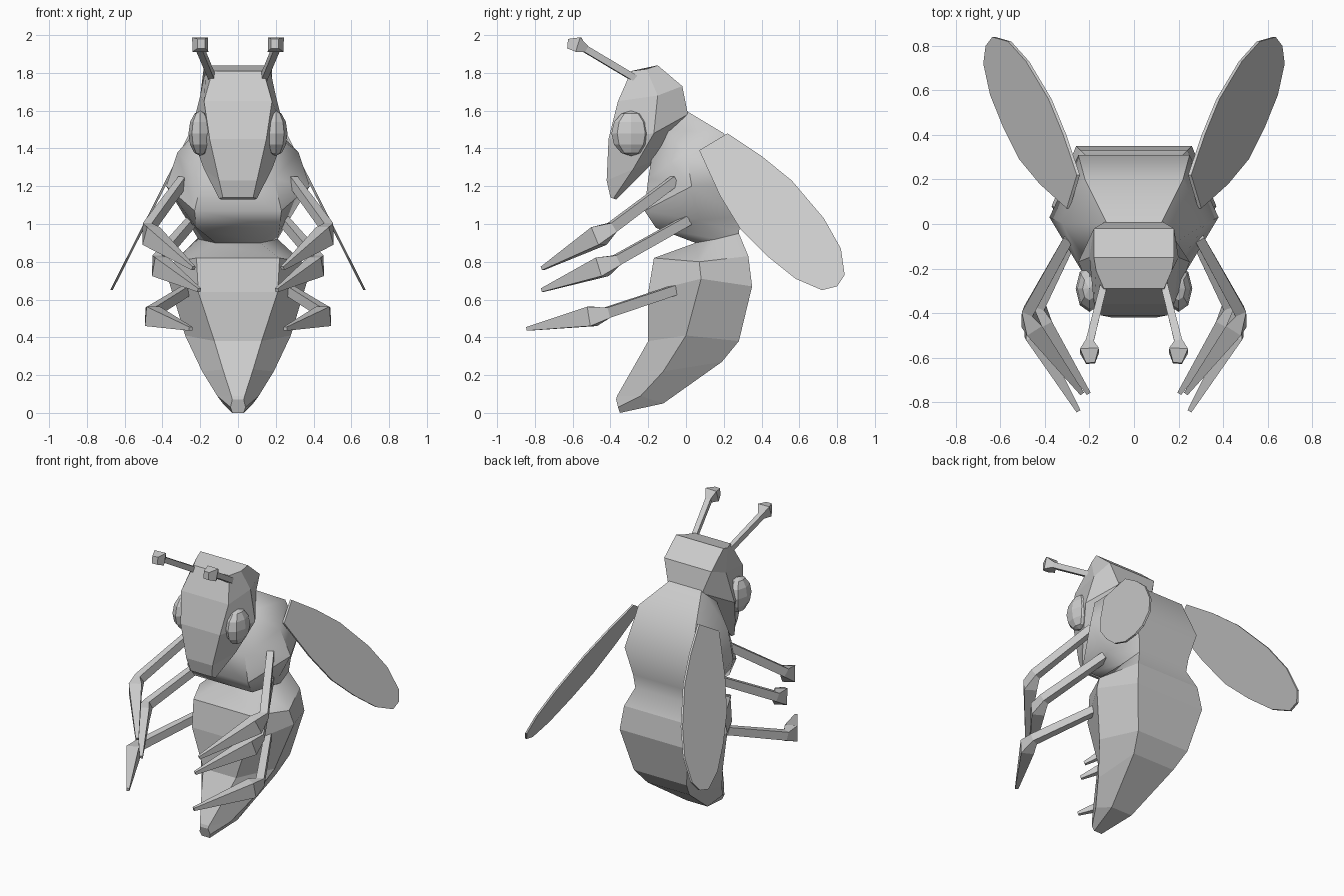
import bpy, bmesh
from mathutils import Vector

if "Cube" in bpy.data.objects:
    bpy.data.objects.remove(bpy.data.objects["Cube"])


def finish(name, bm, mirror=False):
    bmesh.ops.recalc_face_normals(bm, faces=bm.faces)
    me = bpy.data.meshes.new(name)
    bm.to_mesh(me)
    bm.free()
    ob = bpy.data.objects.new(name, me)
    bpy.context.collection.objects.link(ob)
    if mirror:
        m = ob.modifiers.new("Mirror", 'MIRROR')
        m.use_mirror_merge = False
    return ob


def loft(name, loops, mirror=False):
    bm = bmesh.new()
    rings = [[bm.verts.new(p) for p in loop] for loop in loops]
    n = len(rings[0])
    for a, b in zip(rings, rings[1:]):
        for i in range(n):
            bm.faces.new((a[i], a[(i + 1) % n], b[(i + 1) % n], b[i]))
    bm.faces.new(rings[0])
    bm.faces.new(rings[-1])
    return finish(name, bm, mirror)


def hexagon(ring):
    # six-sided section: front pair, side points, back pair as (half width, y, z)
    f, s, b = ring
    right = [Vector(p) for p in (f, s, b)]
    left = [Vector((-p[0], p[1], p[2])) for p in (b, s, f)]
    return right + left


def limb(name, path):
    # square tube: (point, half width, half height)
    pts = [Vector(p[0]) for p in path]
    loops = []
    for i, (_, w, h) in enumerate(path):
        d = (pts[min(i + 1, len(pts) - 1)] - pts[max(i - 1, 0)]).normalized()
        side = d.cross(Vector((0, 0, 1))).normalized()
        up = side.cross(d)
        loops.append([pts[i] + side * a * w + up * b * h
                      for a, b in ((1, 1), (-1, 1), (-1, -1), (1, -1))])
    return loft(name, loops, True)


# Head
head = [
    ((.135, -.29, 1.81), (.17, -.21, 1.82), (.18, -.15, 1.84)),
    ((.18, -.36, 1.65), (.20, -.15, 1.68), (.18, -.02, 1.73)),
    ((.15, -.41, 1.45), (.25, -.17, 1.48), (.13, .01, 1.58)),
    ((.10, -.42, 1.23), (.18, -.28, 1.29), (.12, -.16, 1.34)),
    ((.08, -.40, 1.14), (.10, -.385, 1.135), (.09, -.37, 1.13)),
]
loft("head", [hexagon(r) for r in head])

# Thorax with narrow waist
shoulder = ((.22, -.17, .82), (.34, .07, .80), (.24, .33, .83))
thorax = [
    ((.10, -.17, 1.42), (.16, -.10, 1.50), (.12, 0, 1.60)),
    ((.19, -.20, 1.24), (.32, 0, 1.38), (.22, .20, 1.48)),
    ((.23, -.22, 1.07), (.38, .03, 1.20), (.25, .31, 1.22)),
    ((.22, -.16, .98), (.27, .07, 1.02), (.20, .29, 1.04)),
    ((.12, .05, .90), (.21, .16, .92), (.19, .28, .95)),
    shoulder,
]
ob = loft("thorax", [hexagon(r) for r in thorax])
bpy.context.view_layer.objects.active = ob
ob.select_set(True)
bpy.ops.object.shade_smooth_by_angle(angle=0.8)
ob.select_set(False)

# Abdomen curling forward to the tip
abdomen = [
    shoulder,
    ((.21, -.20, .64), (.37, .08, .71), (.26, .35, .67)),
    ((.125, -.20, .38), (.28, 0, .41), (.20, .28, .38)),
    ((.08, -.285, .23), (.19, -.12, .22), (.16, .19, .27)),
    ((.035, -.365, .09), (.11, -.24, .09), (.08, -.12, .05)),
    ((.03, -.37, .07), (.04, -.36, .03), (.03, -.35, 0)),
]
loft("abdomen", [hexagon(r) for r in abdomen])

# Eyes
bm = bmesh.new()
bmesh.ops.create_uvsphere(bm, u_segments=8, v_segments=6, radius=1)
for v in bm.verts:
    v.co = Vector((.2 + v.co.x * .062, -.29 + v.co.y * .105, 1.48 + v.co.z * .12))
finish("eyes", bm, True)

# Antennae with knobs
limb("antennae", [((.135, -.27, 1.77), .016, .018), ((.20, -.53, 1.925), .018, .018),
                  ((.20, -.57, 1.95), .042, .04), ((.195, -.625, 1.955), .02, .025)])

# Legs: hip, knee, foot
legs = {
    "front_legs": ((.29, -.06, 1.23), (.49, -.42, .96), (.235, -.76, .765)),
    "middle_legs": ((.24, .01, 1.02), (.44, -.40, .79), (.205, -.76, .65)),
    "hind_legs": ((.27, -.06, .65), (.48, -.45, .52), (.25, -.84, .445)),
}
for name, (hip, knee, foot) in legs.items():
    k = Vector(knee)
    hip, foot = Vector(hip), Vector(foot)
    limb(name, [(hip, .022, .026), (k.lerp(hip, .08), .026, .028),
                (k.lerp(foot, .12), .04, .052), (foot, .01, .01)])

# Wings: outline in (y, z), leaning outward as they drop
outline = [(.07, 1.39), (.22, 1.48), (.40, 1.36), (.56, 1.23), (.73, 1.03), (.82, .87),
           (.84, .73), (.80, .67), (.72, .65), (.58, .71), (.43, .83), (.29, .97), (.18, 1.15)]
loft("wings", [[Vector((.25 + (1.48 - z) * .506 + t, y, z)) for y, z in outline]
               for t in (-.007, .007)], True)
